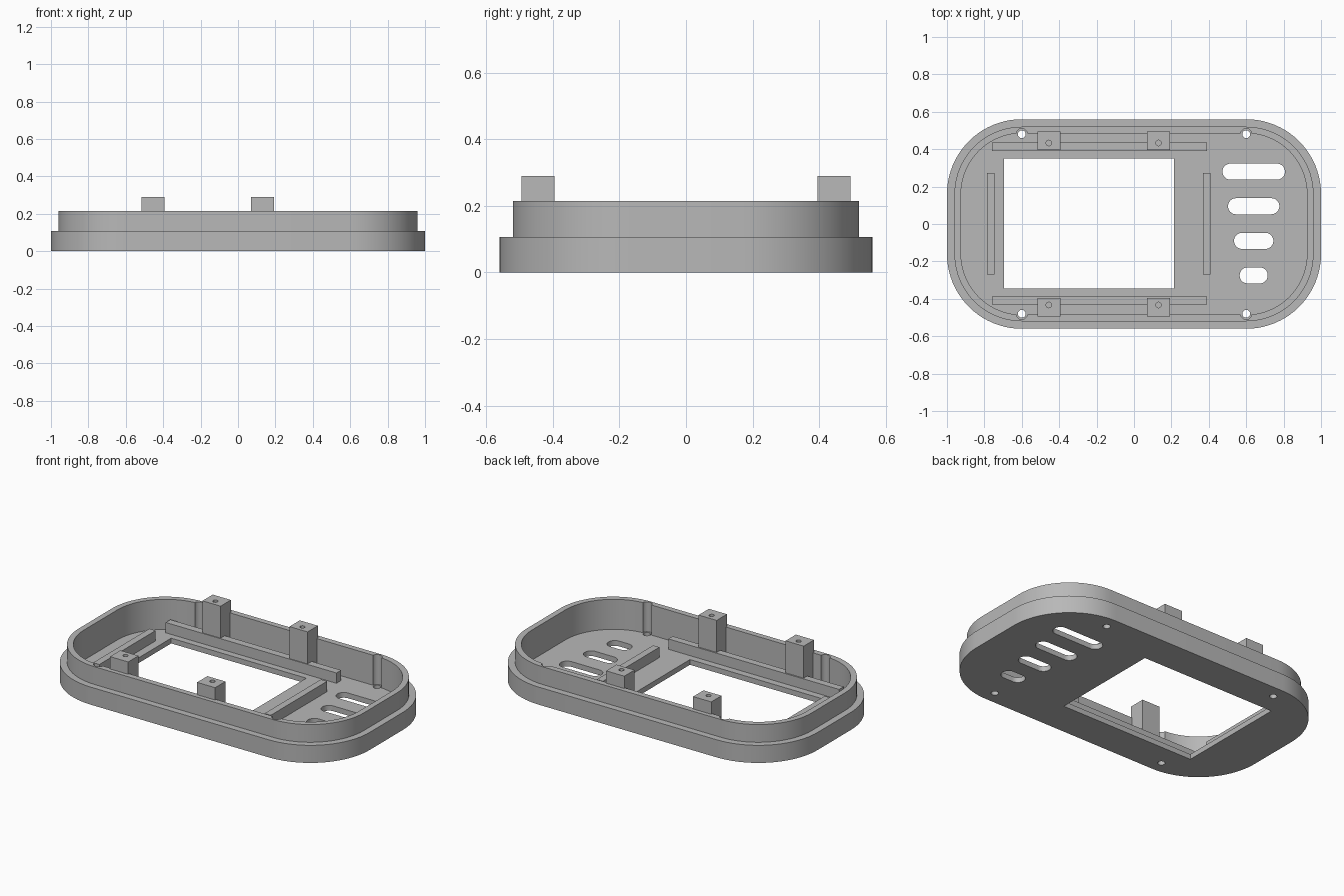
import bpy, bmesh, math

cube = bpy.data.objects.get("Cube")
if cube:
    bpy.data.objects.remove(cube)

grey = bpy.data.materials.new("plain grey")
grey.use_nodes = True
grey.diffuse_color = (0.48, 0.48, 0.48, 1)
grey.node_tree.nodes["Principled BSDF"].inputs["Base Color"].default_value = grey.diffuse_color

FLOOR, STEP, RIM, POST_TOP = 0.032, 0.107, 0.215, 0.29
HALF_X, HALF_Y, CORNER = 1.0, 0.56, 0.4


def outline(hx, hy, r, steps=20):
    """Counter-clockwise rounded rectangle."""
    points = []
    for i, (sx, sy) in enumerate([(1, 1), (-1, 1), (-1, -1), (1, -1)]):
        for k in range(steps + 1):
            a = (i + k / steps) * math.pi / 2
            points.append((sx * (hx - r) + r * math.cos(a), sy * (hy - r) + r * math.sin(a)))
    return points


def loft(name, rings):
    """Closed solid through a list of (outline, height) rings."""
    bm = bmesh.new()
    loops = [[bm.verts.new((x, y, z)) for x, y in pts] for pts, z in rings]
    for low, high in zip(loops, loops[1:]):
        for i in range(len(low)):
            j = (i + 1) % len(low)
            bm.faces.new((low[i], low[j], high[j], high[i]))
    bm.faces.new(loops[0][::-1])
    bm.faces.new(loops[-1])
    bmesh.ops.remove_doubles(bm, verts=bm.verts, dist=1e-5)
    bmesh.ops.recalc_face_normals(bm, faces=bm.faces)
    mesh = bpy.data.meshes.new(name)
    bm.to_mesh(mesh)
    bm.free()
    mesh.materials.append(grey)
    obj = bpy.data.objects.new(name, mesh)
    bpy.context.collection.objects.link(obj)
    return obj


def prism(name, points, cx, cy, z0, z1):
    pts = [(x + cx, y + cy) for x, y in points]
    return loft(name, [(pts, z0), (pts, z1)])


def box(name, x0, x1, y0, y1, z0, z1):
    return prism(name, [(x0, y0), (x1, y0), (x1, y1), (x0, y1)], 0, 0, z0, z1)


def rod(name, cx, cy, r, z0, z1):
    circle = [(r * math.cos(k * math.pi / 12), r * math.sin(k * math.pi / 12)) for k in range(24)]
    return prism(name, circle, cx, cy, z0, z1)


def cut(target, cutter):
    cutter.hide_render = True
    mod = target.modifiers.new("cut", "BOOLEAN")
    mod.operation, mod.solver, mod.object = "DIFFERENCE", "EXACT", cutter
    bpy.context.view_layer.objects.active = target
    bpy.ops.object.modifier_apply(modifier=mod.name)
    bpy.data.objects.remove(cutter)


# Tray: stepped outer flange, thin rim wall and floor
def inset(d):
    return outline(HALF_X - d, HALF_Y - d, CORNER - d)


tray = loft("bezel_tray", [(inset(0), 0), (inset(0), STEP), (inset(0.04), STEP),
                           (inset(0.04), RIM), (inset(0.075), RIM), (inset(0.075), FLOOR)])

# Screen window
cut(tray, box("window_cutter", -0.695, 0.215, -0.345, 0.35, -0.1, 0.1))

# Vent slots, shorter towards the front
for y, half in [(0.28, 0.167), (0.095, 0.137), (-0.09, 0.105), (-0.275, 0.075)]:
    cut(tray, prism("slot_cutter", outline(half, 0.043, 0.0425, 10), 0.64, y, -0.1, 0.1))

# Screw holes with clearance grooves in the rim wall
for sx in (-1, 1):
    for sy in (-1, 1):
        cut(tray, rod("groove_cutter", sx * 0.6, sy * 0.48, 0.03, FLOOR + 0.001, 0.3))
        cut(tray, rod("hole_cutter", sx * 0.6, sy * 0.48, 0.021, -0.1, 0.1))

# Locating rails around the window
BASE, RAIL_TOP = FLOOR - 0.005, 0.095
parts = [tray]
for name, y0, y1 in [("back_rail", 0.39, 0.435), ("front_rail", -0.43, -0.387)]:
    parts.append(box(name, -0.76, 0.39, y0, y1, BASE, RAIL_TOP))
for name, x in [("right_rail", -0.766), ("left_rail", 0.389)]:
    parts.append(box(name, x - 0.021, x + 0.021, -0.27, 0.272, BASE, RAIL_TOP))

# Mounting posts with blind screw holes
for side, sy in [("front", -1), ("back", 1)]:
    for hand, x in [("right", -0.455), ("left", 0.131)]:
        y0, y1 = sorted((sy * 0.395, sy * 0.494))
        post = box(f"{side}_{hand}_post", x - 0.061, x + 0.061, y0, y1, BASE, POST_TOP)
        cut(post, rod("post_hole_cutter", x, sy * 0.433, 0.015, 0.17, 0.35))
        parts.append(post)

bpy.ops.object.select_all(action="DESELECT")
for part in parts:
    part.select_set(True)
bpy.context.view_layer.objects.active = tray
bpy.ops.object.shade_smooth_by_angle(angle=math.radians(30))
